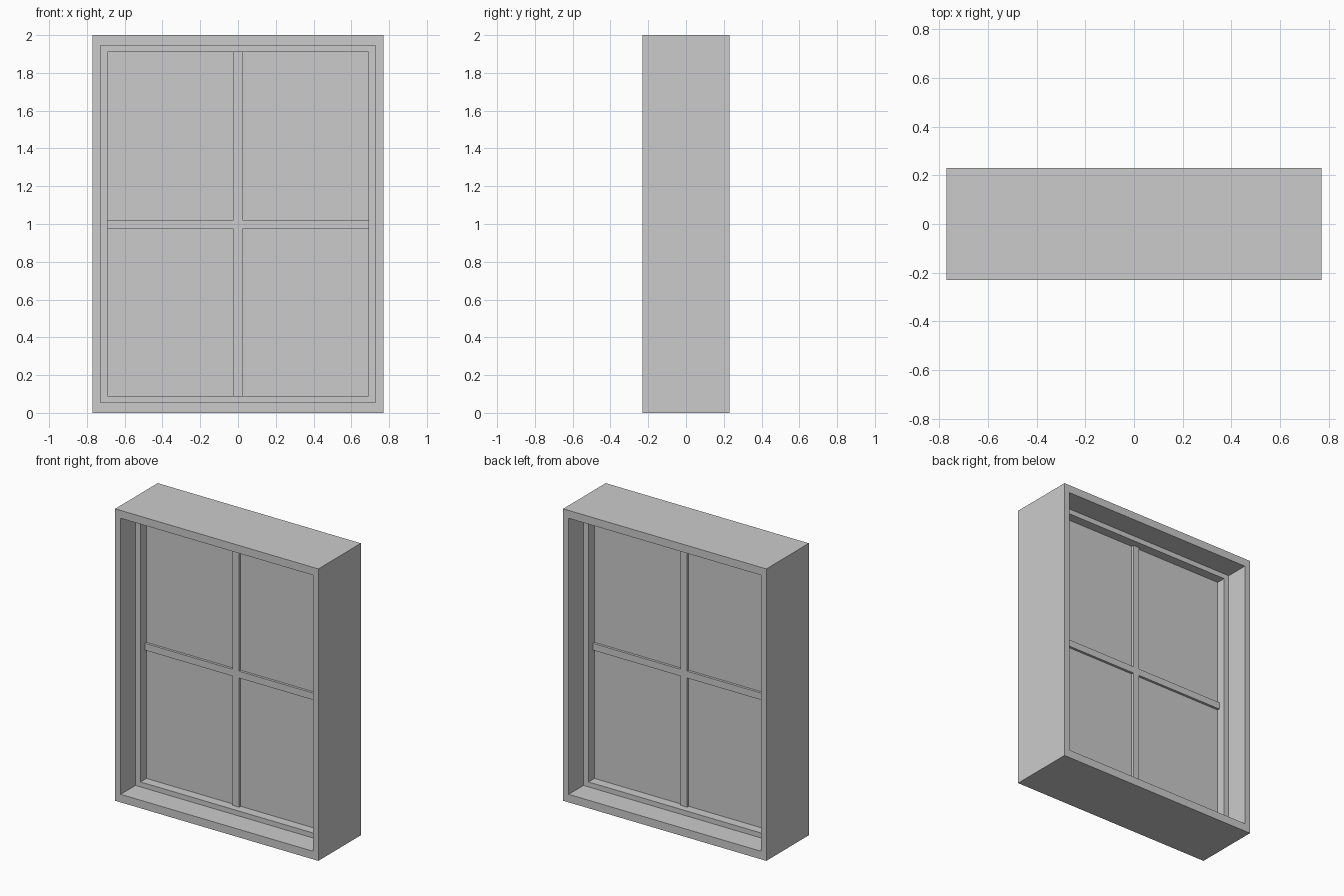
import bpy
import bmesh

if "Cube" in bpy.data.objects:
    bpy.data.objects.remove(bpy.data.objects["Cube"])


def rect(w, z0, z1):
    """Counter-clockwise rectangle in the x-z plane, half-width w."""
    return [(-w, z0), (w, z0), (w, z1), (-w, z1)]


def finish(name, bm):
    bmesh.ops.recalc_face_normals(bm, faces=bm.faces)
    mesh = bpy.data.meshes.new(name)
    bm.to_mesh(mesh)
    bm.free()
    obj = bpy.data.objects.new(name, mesh)
    bpy.context.collection.objects.link(obj)
    return obj


def ring(name, outer, inner, half_depth):
    """Picture-frame solid between two rectangles, mitred at the corners."""
    bm = bmesh.new()
    loops = [[bm.verts.new((x, y, z)) for x, z in pts]
             for pts, y in ((outer, -half_depth), (inner, -half_depth),
                            (inner, half_depth), (outer, half_depth))]
    for a, b in zip(loops, loops[1:] + loops[:1]):
        for i in range(4):
            j = (i + 1) % 4
            bm.faces.new((a[i], a[j], b[j], b[i]))
    return finish(name, bm)


def slab(name, pts, half_depth):
    """Profile in the x-z plane extruded along y."""
    bm = bmesh.new()
    face = bm.faces.new([bm.verts.new((x, -half_depth, z)) for x, z in pts])
    ext = bmesh.ops.extrude_face_region(bm, geom=[face])["geom"]
    verts = [v for v in ext if isinstance(v, bmesh.types.BMVert)]
    bmesh.ops.translate(bm, verts=verts, vec=(0, 2 * half_depth, 0))
    return finish(name, bm)


outer = rect(0.77, 0.0, 2.0)
opening = rect(0.728, 0.055, 1.946)
W, Z0, Z1 = 0.69, 0.089, 1.911
pane = rect(W, Z0, Z1)

# Deep outer casing and the thinner sash set in its middle
ring("window_casing", outer, opening, 0.23)
ring("window_sash", opening, pane, 0.07)

# Glass sheet
slab("glass_pane", pane, 0.006)

# Cross-shaped glazing bars
B, L, H = 0.024, 0.974, 1.021
cross = [(-B, Z0), (B, Z0), (B, L), (W, L), (W, H), (B, H),
         (B, Z1), (-B, Z1), (-B, H), (-W, H), (-W, L), (-B, L)]
slab("glazing_bars", cross, 0.023)
